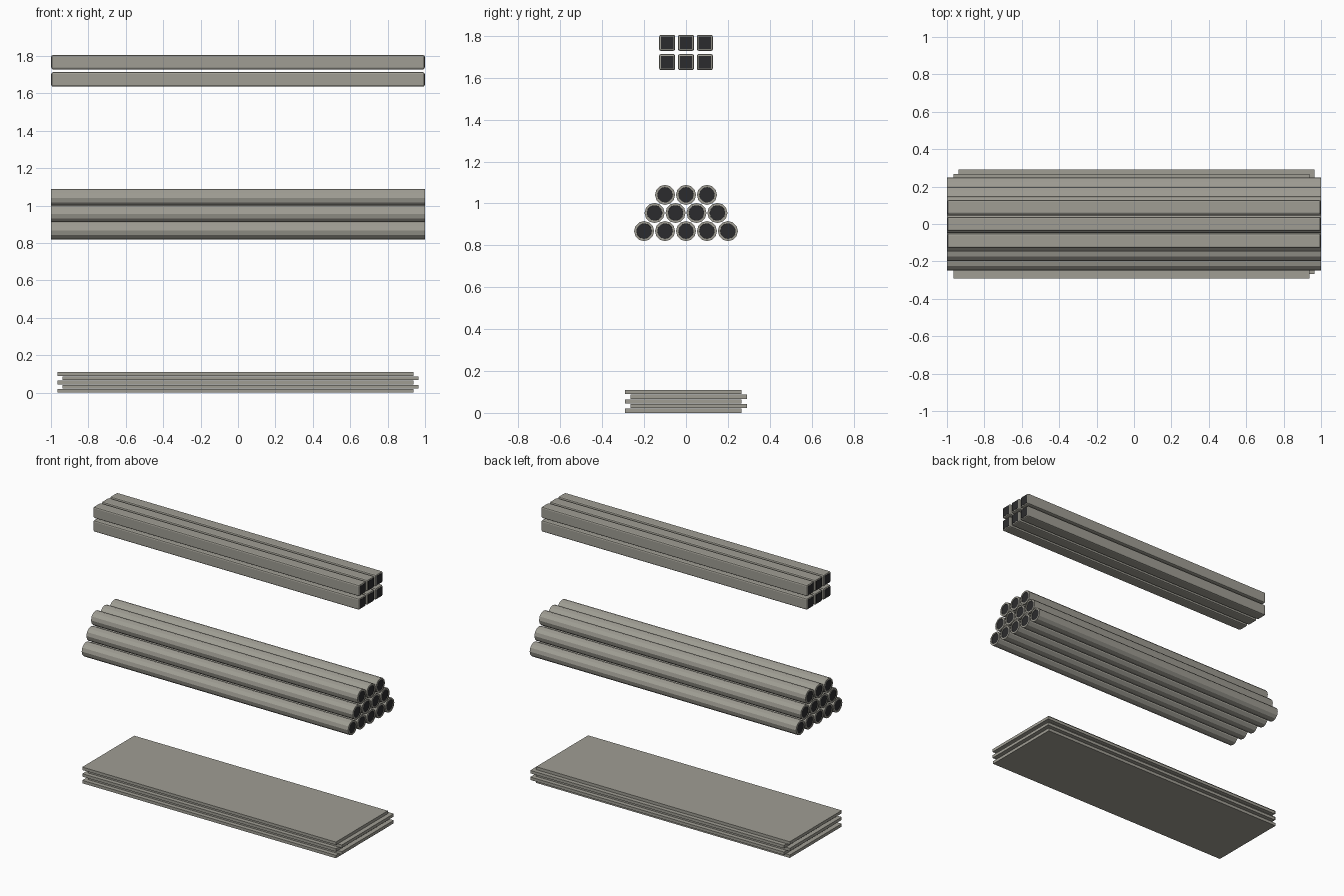
import bpy, bmesh, math
from mathutils import Matrix, Vector

if "Cube" in bpy.data.objects:
    bpy.data.objects.remove(bpy.data.objects["Cube"])


def material(name, rgb):
    m = bpy.data.materials.new(name)
    m.diffuse_color = (*rgb, 1)
    m.use_nodes = True
    m.node_tree.nodes["Principled BSDF"].inputs["Base Color"].default_value = m.diffuse_color
    return m


STEEL = material("warm grey steel", (0.35, 0.34, 0.296))
DARK = material("dark hollow", (0.024, 0.024, 0.026))


def finish(name, bm, mat):
    bmesh.ops.recalc_face_normals(bm, faces=bm.faces)
    me = bpy.data.meshes.new(name)
    bm.to_mesh(me)
    bm.free()
    me.materials.append(mat)
    me.materials.append(DARK)
    ob = bpy.data.objects.new(name, me)
    bpy.context.collection.objects.link(ob)
    return ob


def box(name, centre, size, mat, bevel=0):
    bm = bmesh.new()
    bmesh.ops.create_cube(bm, size=1)
    bmesh.ops.scale(bm, vec=Vector(size), verts=bm.verts)
    if bevel:
        bmesh.ops.bevel(bm, geom=bm.edges[:], offset=bevel, segments=2,
                        profile=0.5, affect='EDGES')
    bmesh.ops.translate(bm, vec=Vector(centre), verts=bm.verts)
    return finish(name, bm, mat)


def pipe(name, y, z, radius=0.048, wall=0.011, sides=12):
    bm = bmesh.new()
    bmesh.ops.create_cone(bm, cap_ends=True, segments=sides, radius1=radius,
                          radius2=radius, depth=2)
    # dark hollow at each end, slightly recessed
    ends = [f for f in bm.faces if abs(f.normal.z) > 0.9]
    bmesh.ops.inset_individual(bm, faces=ends, thickness=wall)
    bmesh.ops.inset_individual(bm, faces=ends, thickness=0.0004, depth=-0.003)
    for f in ends:
        f.material_index = 1
    bmesh.ops.transform(bm, verts=bm.verts,
                        matrix=Matrix.Translation((0, y, z))
                        @ Matrix.Rotation(math.pi / 2, 4, 'Y'))
    return finish(name, bm, STEEL)


# Stack of five sheets, alternately shifted
for i in range(5):
    s = -1 if i % 2 == 0 else 1
    box(f"sheet_{i + 1}", (s * 0.0135, s * 0.0125, 0.01 + i * 0.0225),
        (1.904, 0.557, 0.02), STEEL)

# Pyramid of round pipes: rows of five, four and three
for row, count in enumerate((5, 4, 3)):
    for k in range(count):
        pipe(f"pipe_{row + 1}_{k + 1}", (k - (count - 1) / 2) * 0.1,
             0.868 + row * 0.0866)

# Bundle of square tubes, two rows of three, with dark end openings
for row in range(2):
    for k in range(3):
        y, z = (k - 1) * 0.09, 1.675 + row * 0.092
        box(f"square_tube_{row + 1}_{k + 1}", (0, y, z),
            (1.996, 0.077, 0.077), STEEL, bevel=0.009)
        for side, x in (("left", -0.997), ("right", 0.997)):
            box(f"tube_opening_{side}_{row + 1}_{k + 1}", (x, y, z),
                (0.005, 0.059, 0.059), DARK)
